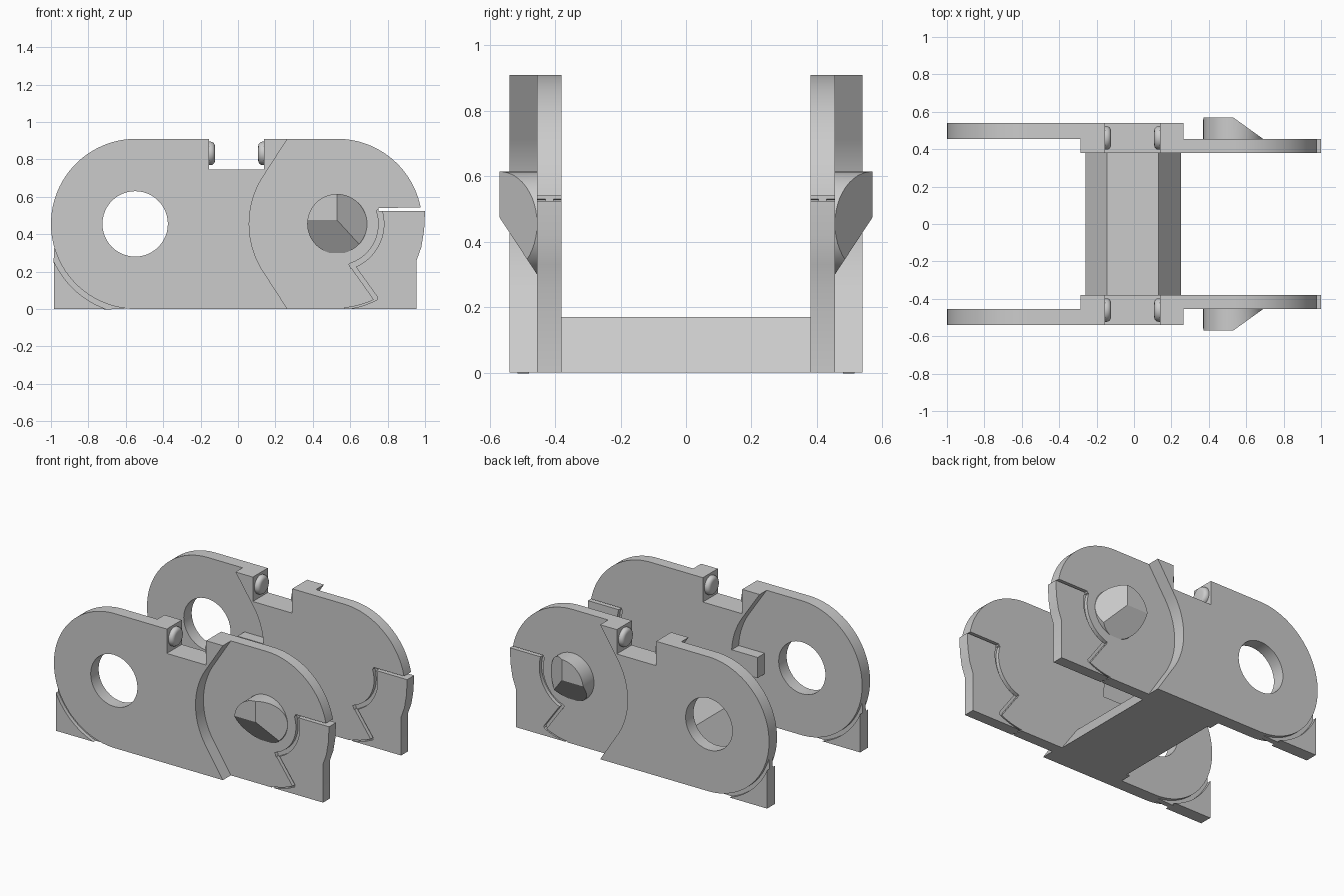
import bpy, bmesh
from math import sin, cos, radians, pi
from mathutils import Matrix

cube = bpy.data.objects.get("Cube")
if cube:
    bpy.data.objects.remove(cube, do_unlink=True)

grey = bpy.data.materials.new("plain_grey")
grey.use_nodes = True
grey.diffuse_color = (0.6, 0.6, 0.6, 1)
grey.node_tree.nodes["Principled BSDF"].inputs["Base Color"].default_value = (0.6, 0.6, 0.6, 1)

R, ZC = 0.455, 0.455           # plate end radius and centre height
TOP = 2 * ZC
HOLE_X, BOSS_X = -0.545, 0.53  # centres of the two plate ends
OUT, MID, INN = -0.54, -0.455, -0.38  # layer depths of one side


def arc(cx, r, a0, a1, n=32):
    """Points along an arc in the x-z plane, angles in degrees."""
    angles = [radians(a0 + (a1 - a0) * i / n) for i in range(n + 1)]
    return [(cx + r * cos(a), ZC + r * sin(a)) for a in angles]


def finish(bm, name):
    bmesh.ops.recalc_face_normals(bm, faces=bm.faces)
    mesh = bpy.data.meshes.new(name)
    bm.to_mesh(mesh)
    bm.free()
    mesh.materials.append(grey)
    ob = bpy.data.objects.new(name, mesh)
    bpy.context.collection.objects.link(ob)
    return ob


def prism_mesh(outline, y0, y1):
    bm = bmesh.new()
    face = bm.faces.new([bm.verts.new((x, y0, z)) for x, z in outline])
    new = bmesh.ops.extrude_face_region(bm, geom=[face])["geom"]
    verts = [v for v in new if isinstance(v, bmesh.types.BMVert)]
    bmesh.ops.translate(bm, verts=verts, vec=(0, y1 - y0, 0))
    return bm


def prism(name, outline, y0, y1):
    return finish(prism_mesh(outline, y0, y1), name)


def activate(ob):
    bpy.ops.object.select_all(action='DESELECT')
    ob.select_set(True)
    bpy.context.view_layer.objects.active = ob


def cut(ob, outline, y0, y1):
    cutter = prism("cutter", outline, y0, y1)
    cutter.hide_render = True
    mod = ob.modifiers.new("cut", 'BOOLEAN')
    mod.operation = 'DIFFERENCE'
    mod.solver = 'EXACT'
    mod.object = cutter
    activate(ob)
    bpy.ops.object.modifier_apply(modifier=mod.name)
    bpy.data.objects.remove(cutter, do_unlink=True)


def finish_pair(ob):
    """Mirror a side part to the other side and smooth its round edges."""
    mod = ob.modifiers.new("mirror", 'MIRROR')
    mod.use_axis = (False, True, False)
    mod.use_mirror_merge = False
    activate(ob)
    bpy.ops.object.modifier_apply(modifier=mod.name)
    bpy.ops.object.shade_smooth_by_angle(angle=radians(30))


def box(x0, x1, z0, z1):
    return [(x0, z0), (x1, z0), (x1, z1), (x0, z1)]


NOTCH = [(-0.155, TOP), (-0.155, 0.745), (0.14, 0.745), (0.14, TOP)]

# Outer plate: round end with a hole, concave edge towards the other end
outer = prism("outer_plate",
              arc(HOLE_X, R, 270, 90, 48) + NOTCH + [(0.265, TOP)]
              + arc(BOSS_X, 0.47, 145, 215) + [(0.265, 0)], OUT, MID)
cut(outer, arc(HOLE_X - 0.005, 0.175, 0, 352.5, 47), -0.6, -0.4)
finish_pair(outer)

# Inner plate: round end with a spring tongue, concave edge behind the hole
inner = prism("inner_plate",
              [(-0.285, TOP)] + NOTCH + arc(BOSS_X, R, 90, 11, 32)
              + [(0.75, 0.541), (0.75, 0.525), (1.0, 0.525), (0.995, 0.42),
                 (0.98, 0.33), (0.955, 0.26), (0.955, 0), (-0.285, 0)]
              + arc(HOLE_X, 0.47, -35, 35), MID, INN)
grooves = [
    arc(BOSS_X, 0.222, -73, 19) + arc(BOSS_X, 0.25, 19, -73),
    [(0.592, 0.24), (0.612, 0.25), (0.747, 0.062), (0.73, 0.045)],
    arc(BOSS_X, 0.45, -85, -62) + arc(BOSS_X, 0.458, -62, -85),
]
for groove in grooves:
    cut(inner, groove, MID - 0.02, MID + 0.025)
    cut(inner, groove, INN - 0.025, INN + 0.02)
finish_pair(inner)

# Corner foot under the round end, joined by a thin recessed web
finish_pair(prism("corner_foot",
                  arc(HOLE_X, 0.482, 250.7, 204.1) + [(-0.985, 0)], OUT, MID))
finish_pair(prism("corner_web",
                  arc(HOLE_X, 0.452, 268, 195) + arc(HOLE_X, 0.487, 205, 250),
                  OUT + 0.025, MID - 0.025))

# Stop tab on the inner plate's concave edge
finish_pair(prism("stop_tab", box(-0.27, -0.06, 0.34, 0.48), MID, INN))

# Pivot boss: round stud with two sloping lead-in faces
bm = prism_mesh(arc(BOSS_X, 0.16, 0, 352.5, 47), -0.57, MID)
for point, normal in (((0.53, -0.57, 0.46), (0.115, -0.16, 0)),
                      ((0.53, -0.57, 0.475), (0, -0.175, -0.115))):
    bmesh.ops.bisect_plane(bm, geom=bm.verts[:] + bm.edges[:] + bm.faces[:],
                           plane_co=point, plane_no=normal, clear_outer=True)
    bmesh.ops.holes_fill(bm, edges=[e for e in bm.edges if e.is_boundary])
finish_pair(finish(bm, "pivot_boss"))

# Rounded buttons on both notch walls
for side, wall in (("right", -0.155), ("left", 0.14)):
    bm = bmesh.new()
    bmesh.ops.create_cone(bm, cap_ends=True, segments=32, radius1=0.063,
                          radius2=0.063, depth=0.064,
                          matrix=Matrix.Translation((wall, -0.46, 0.832))
                          @ Matrix.Rotation(pi / 2, 4, 'Y'))
    rims = [e for e in bm.edges if len(e.link_faces) == 2
            and any(len(f.verts) > 4 for f in e.link_faces)]
    bmesh.ops.bevel(bm, geom=rims, offset=0.024, segments=4, profile=0.5,
                    affect='EDGES')
    finish_pair(finish(bm, side + "_notch_button"))

# Crossbar joining both sides, with sloping flanks
prism("crossbar", [(-0.26, 0), (0.25, 0), (0.13, 0.17), (-0.145, 0.17)], INN, -INN)
